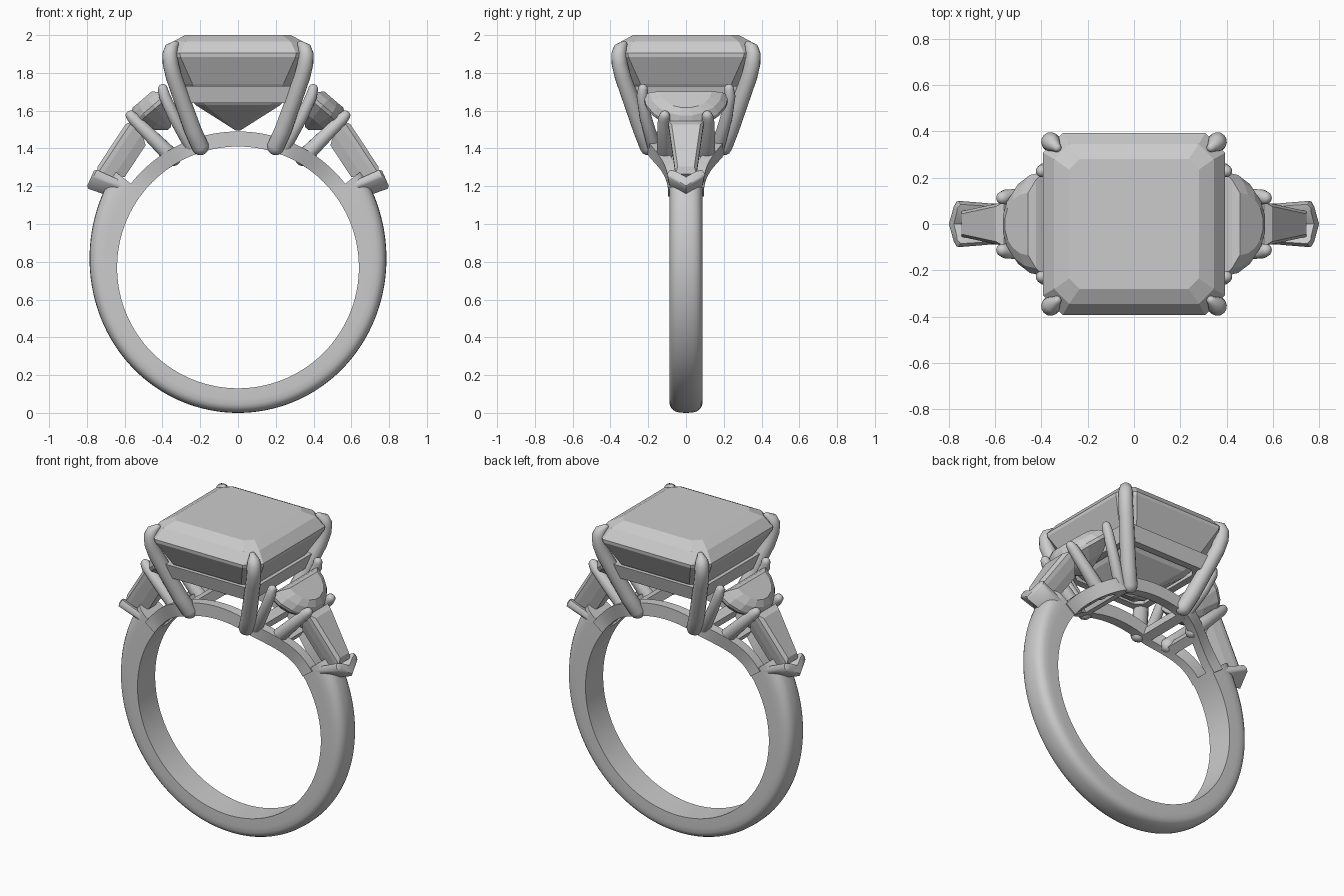
import bpy, bmesh, math
from mathutils import Vector

cube = bpy.data.objects.get("Cube")
if cube:
    bpy.data.objects.remove(cube, do_unlink=True)

metal = bpy.data.materials.new("light grey")
metal.use_nodes = True
metal.diffuse_color = (0.6, 0.6, 0.6, 1)
metal.node_tree.nodes["Principled BSDF"].inputs["Base Color"].default_value = (0.6, 0.6, 0.6, 1)

CENTRE = Vector((0, 0, 0.77))
INNER = 0.64


def loft(name, rings, smooth=True, mirror=(False, False), closed=False):
    """Skin a list of cross-section rings, capping the ends unless closed."""
    bm = bmesh.new()
    loops = [[bm.verts.new(p) for p in ring] for ring in rings]
    pairs = list(zip(loops, loops[1:]))
    if closed:
        pairs.append((loops[-1], loops[0]))
    else:
        bm.faces.new(loops[0])
        bm.faces.new(loops[-1])
    for a, b in pairs:
        for i in range(len(a)):
            j = (i + 1) % len(a)
            bm.faces.new((a[i], a[j], b[j], b[i]))
    bmesh.ops.recalc_face_normals(bm, faces=bm.faces)
    mesh = bpy.data.meshes.new(name)
    bm.to_mesh(mesh)
    bm.free()
    mesh.materials.append(metal)
    if smooth:
        mesh.shade_smooth()
        mesh.set_sharp_from_angle(angle=math.radians(45))
    obj = bpy.data.objects.new(name, mesh)
    bpy.context.collection.objects.link(obj)
    if any(mirror):
        mod = obj.modifiers.new("mirror", "MIRROR")
        mod.use_axis = (mirror[0], mirror[1], False)
        mod.use_mirror_merge = False
    return obj


def tube(name, points, radii, mirror=(True, True), sides=14):
    """Round wire through points, with domed ends."""
    pts = [Vector(p) for p in points]
    start, end = (pts[0] - pts[1]).normalized(), (pts[-1] - pts[-2]).normalized()
    stops = list(zip(pts, radii))
    dome = [math.radians(a) for a in (25, 50, 70, 86)]
    head = [(pts[0] + start * radii[0] * math.sin(a), radii[0] * math.cos(a)) for a in reversed(dome)]
    tail = [(pts[-1] + end * radii[-1] * math.sin(a), radii[-1] * math.cos(a)) for a in dome]
    stops = head + stops + tail
    rings = []
    for i, (p, r) in enumerate(stops):
        t = (stops[min(i + 1, len(stops) - 1)][0] - stops[max(i - 1, 0)][0]).normalized()
        side = t.cross(Vector((1, -1, 0))).normalized()
        up = t.cross(side)
        rings.append([p + (side * math.cos(a) + up * math.sin(a)) * r
                      for a in (math.tau * k / sides for k in range(sides))])
    return loft(name, rings, mirror=mirror)


def polar(angle, radius, y):
    return CENTRE + Vector((radius * math.cos(angle), y, radius * math.sin(angle)))


def octagon(half, cut, z):
    c = half - cut
    return [Vector((x, y, z)) for x, y in ((half, -c), (half, c), (c, half), (-c, half),
                                           (-half, c), (-half, -c), (-c, -half), (c, -half))]


# Shank: flat inside, rounded outside, thicker towards the shoulders
section = [(0, -0.088), (0.45, -0.088)]
for k in range(1, 12):
    a = math.pi * k / 12
    section.append((0.45 + 0.55 * math.sin(a) ** 0.7,
                    -0.088 * math.copysign(abs(math.cos(a)) ** 0.7, math.cos(a))))
section += [(0.45, 0.088), (0, 0.088)]
rings = []
for k in range(97):
    a = math.radians(38 - 256 * k / 96)
    depth = 0.13 + 0.11 * ((1 + math.sin(a)) / 2) ** 2.9
    rings.append([polar(a, INNER + t * depth, y) for t, y in section])
loft("shank", rings)

# Gallery rails: a pair of arches that spread apart under the centre stone
rings = []
for k in range(49):
    a = math.radians(36 + 108 * k / 48)
    x = abs(math.cos(a)) * INNER
    spread = min(max((0.5 - x) / 0.3, 0), 1)
    y = 0.065 + 0.11 * spread * spread * (3 - 2 * spread)
    rings.append([polar(a, r, y + d) for r, d in
                  ((INNER, -0.03), (INNER, 0.03), (INNER + 0.08, 0.03), (INNER + 0.08, -0.03))])
loft("gallery_rail", rings, mirror=(False, True))

# Cross bars joining the two rails
for name, deg, y in (("inner_cross_bar", 70, 0.17), ("outer_cross_bar", 57, 0.12)):
    rings = [[polar(math.radians(deg + d), r, s * y) for d, r in
              ((-2.5, INNER), (2.5, INNER), (2.5, INNER + 0.06), (-2.5, INNER + 0.06))]
             for s in (-1, 1)]
    loft(name, rings, mirror=(True, False))

# Centre stone: step cut with clipped corners
steps = ((0.28, 0.045, 2.0), (0.345, 0.065, 1.965), (0.392, 0.085, 1.905), (0.39, 0.085, 1.885),
         (0.31, 0.07, 1.74), (0.225, 0.05, 1.63), (0.012, 0.003, 1.495))
loft("centre_stone", [octagon(*s) for s in steps], smooth=False)

# Basket frame below the girdle
frame = ((0.255, 0.04, 1.64), (0.30, 0.04, 1.64), (0.325, 0.04, 1.73), (0.275, 0.04, 1.73))
loft("basket_frame", [octagon(*f) for f in frame], smooth=False, closed=True)

# Four claws holding the centre stone
tube("centre_claw",
     ((0.2, 0.2, 1.41), (0.24, 0.235, 1.5), (0.34, 0.335, 1.78), (0.357, 0.352, 1.85),
      (0.36, 0.355, 1.9), (0.352, 0.347, 1.93), (0.333, 0.33, 1.95)),
     (0.046, 0.046, 0.043, 0.042, 0.041, 0.036, 0.02))


def side_stone(name, origin, down, outline, layers, pivot):
    """Tilted stone: outline is (along, across), layers are (height, scale)."""
    u = Vector(down).normalized()
    v = Vector((0, 1, 0))
    n = v.cross(u) if v.cross(u).z > 0 else u.cross(v)
    rings = [[Vector(origin) + u * (pivot + (a - pivot) * s) + v * b * s + n * h
              for a, b in outline] for h, s in layers]
    return loft(name, rings, smooth=False, mirror=(True, False))


# Half-moon stones beside the centre
moon = [(0.225 * math.cos(a), 0.225 * math.sin(a))
        for a in (math.radians(-90 + 20 * k) for k in range(10))]
side_stone("half_moon_stone", (0.39, 0, 1.68), (0.17, 0, -0.145), moon,
           ((0.06, 0.6), (0.035, 0.85), (0, 1), (-0.02, 1), (-0.09, 0.65), (-0.15, 0.1)), 0.09)

# Tapered baguette stones on the shoulders
taper = [(0, -0.095), (0, 0.095), (0.335, 0.055), (0.335, -0.055)]
side_stone("baguette_stone", (0.56, 0, 1.545), (0.185, 0, -0.28), taper,
           ((0.02, 0.8), (0, 1), (-0.025, 1), (-0.08, 0.85), (-0.13, 0.6)), 0.17)

# Claws at the half-moon corners and between the side stones
tube("half_moon_claw", ((0.25, 0.17, 1.41), (0.34, 0.215, 1.57), (0.39, 0.232, 1.68), (0.398, 0.228, 1.715)),
     (0.035, 0.032, 0.03, 0.026))
tube("shoulder_claw", ((0.345, 0.11, 1.35), (0.45, 0.115, 1.455), (0.555, 0.117, 1.56), (0.567, 0.113, 1.573)),
     (0.044, 0.038, 0.032, 0.028))

# V-shaped end claws clasping the narrow ends of the baguettes
lift = Vector((-0.41, 0, 0.91))
vee = ((-0.1, 0.065), (-0.085, 0.09), (-0.065, 0.085), (0, 0.045), (0.065, 0.085),
       (0.085, 0.09), (0.1, 0.065), (0.095, 0.045), (0, -0.02), (-0.095, 0.045))
rings = []
for x, z, s in ((0.795, 1.21, 0.8), (0.785, 1.205, 1), (0.66, 1.155, 0.9), (0.55, 1.115, 0.75)):
    rings.append([Vector((x, y * s, z)) + lift * (0.035 + (h - 0.035) * s) for y, h in vee])
loft("end_claw", rings, mirror=(True, False))
